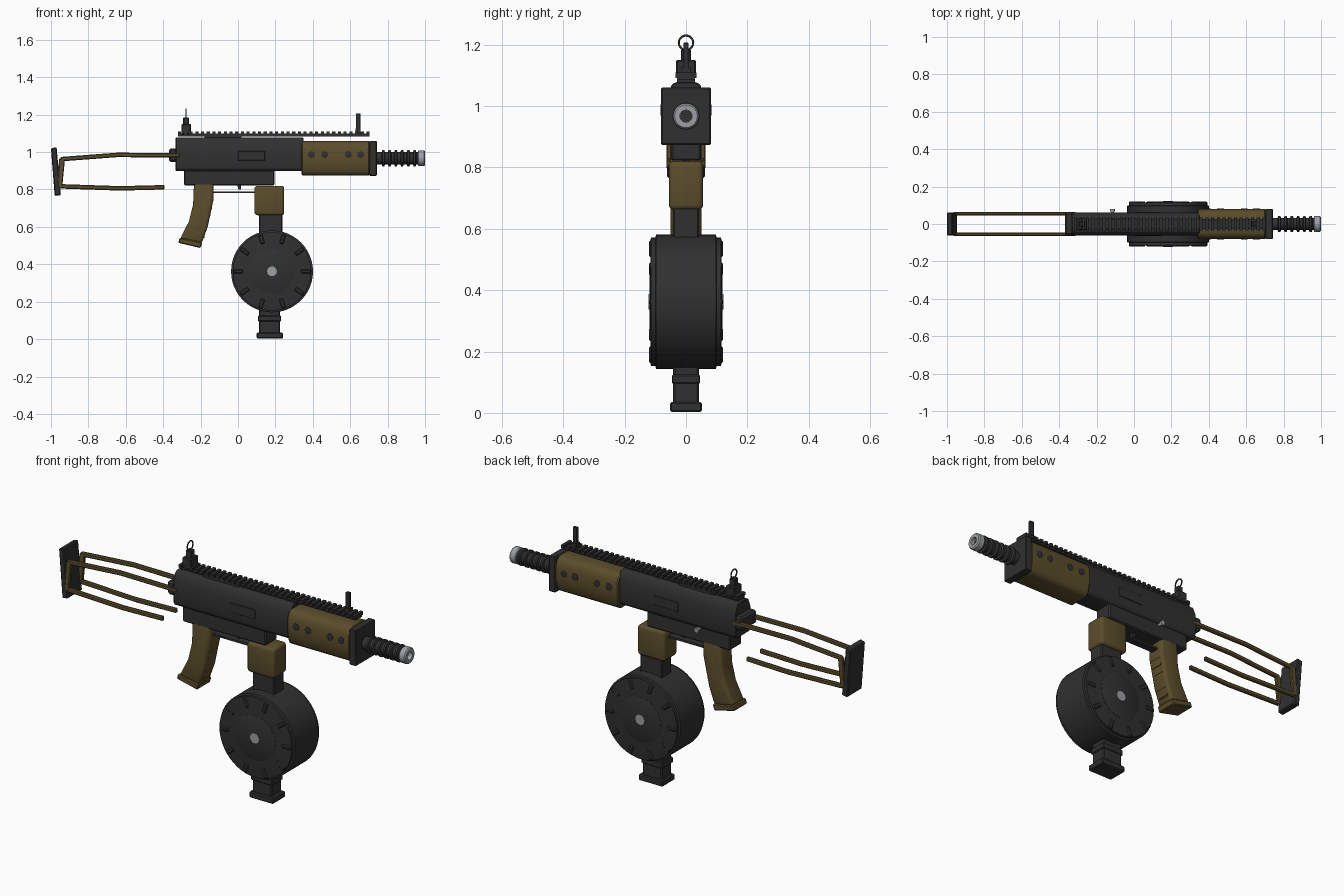
import bpy, bmesh, math
from mathutils import Matrix, Vector

if "Cube" in bpy.data.objects:
    bpy.data.objects.remove(bpy.data.objects["Cube"])


def material(name, rgb):
    m = bpy.data.materials.new(name)
    m.diffuse_color = (*rgb, 1)
    m.use_nodes = True
    m.node_tree.nodes["Principled BSDF"].inputs["Base Color"].default_value = m.diffuse_color
    return m


BLACK = material("black_metal", (0.03, 0.03, 0.03))
BROWN = material("olive_brown", (0.105, 0.075, 0.024))
GREY = material("bare_steel", (0.34, 0.35, 0.38))


def finish(name, bm, mat, bevel=0.0, seg=1):
    if bevel:
        bmesh.ops.bevel(bm, geom=[e for e in bm.edges if e.calc_face_angle(0) > 0.5],
                        offset=bevel, segments=seg, affect='EDGES', profile=0.5)
    bmesh.ops.recalc_face_normals(bm, faces=bm.faces)
    me = bpy.data.meshes.new(name)
    bm.to_mesh(me)
    bm.free()
    me.materials.append(mat)
    ob = bpy.data.objects.new(name, me)
    bpy.context.collection.objects.link(ob)
    bpy.ops.object.select_all(action='DESELECT')
    ob.select_set(True)
    bpy.context.view_layer.objects.active = ob
    bpy.ops.object.shade_smooth_by_angle(angle=math.radians(32))
    return ob


def add_box(bm, x0, x1, y0, y1, z0, z1):
    m = Matrix.Translation(((x0 + x1) / 2, (y0 + y1) / 2, (z0 + z1) / 2))
    bmesh.ops.create_cube(bm, size=1, matrix=m @ Matrix.Diagonal((x1 - x0, y1 - y0, z1 - z0, 1)))


def box(name, x0, x1, w, z0, z1, mat, bevel=0.0, seg=1):
    bm = bmesh.new()
    add_box(bm, x0, x1, -w, w, z0, z1)
    return finish(name, bm, mat, bevel, seg)


def add_extrude(bm, pts, vec):
    f = bm.faces.new([bm.verts.new(p) for p in pts])
    r = bmesh.ops.extrude_face_region(bm, geom=[f])
    bmesh.ops.translate(bm, verts=[v for v in r['geom'] if isinstance(v, bmesh.types.BMVert)], vec=vec)


def side_prism(name, prof, y0, y1, mat, bevel=0.0, seg=1):
    bm = bmesh.new()
    add_extrude(bm, [(x, y0, z) for x, z in prof], Vector((0, y1 - y0, 0)))
    return finish(name, bm, mat, bevel, seg)


def long_prism(name, half, x0, x1, mat, bevel=0.0):
    # half = (y, z) outline of the +y side, mirrored to -y
    bm = bmesh.new()
    sec = half + [(-y, z) for y, z in reversed(half)]
    add_extrude(bm, [(x0, y, z) for y, z in sec], Vector((x1 - x0, 0, 0)))
    return finish(name, bm, mat, bevel)


def lathe(name, prof, centre, axis, mat, n=32):
    # prof = (distance along axis, radius)
    bm = bmesh.new()
    rings = []
    for t, r in prof:
        ring = []
        for i in range(n):
            a = 2 * math.pi * i / n
            u, v = r * math.cos(a), r * math.sin(a)
            p = (t, u, v) if axis == 'X' else (u, t, v)
            ring.append(bm.verts.new(Vector(centre) + Vector(p)))
        rings.append(ring)
    for a, b in zip(rings, rings[1:]):
        for i in range(n):
            j = (i + 1) % n
            bm.faces.new((a[i], a[j], b[j], b[i]))
    bm.faces.new(rings[0])
    bm.faces.new(rings[-1])
    return finish(name, bm, mat)


# Receiver
long_prism("upper_receiver", [(0.052, 0.9), (0.062, 0.915), (0.062, 1.03), (0.045, 1.072), (0.03, 1.078)],
           -0.333, 0.35, BLACK, 0.003)
box("lower_receiver", -0.29, 0.195, 0.049, 0.822, 0.905, BLACK, 0.006)
box("rail_mount", -0.18, 0.02, 0.03, 1.07, 1.09, BLACK)
box("ejection_port", 0.0, 0.145, 0.0645, 0.955, 1.005, BLACK, 0.002)
box("rear_collar", -0.37, -0.325, 0.062, 0.948, 1.02, BLACK, 0.01)
lathe("selector_knob", [(0.05, 0.008), (0.068, 0.008), (0.068, 0.013), (0.08, 0.013)],
      (-0.115, 0, 0.895), 'Y', GREY, 12)

# Handguard with dark vent buttons
long_prism("handguard", [(0.05, 0.876), (0.068, 0.89), (0.08, 0.94), (0.08, 1.02), (0.066, 1.05), (0.045, 1.06)],
           0.34, 0.705, BROWN, 0.006)
for i, x in enumerate((0.393, 0.463, 0.59, 0.655)):
    lathe(f"vent_button_{i}", [(-0.0835, 0.014), (-0.082, 0.018), (0.082, 0.018), (0.0835, 0.014)],
          (x, 0, 0.987), 'Y', BLACK, 16)
box("front_block", 0.703, 0.742, 0.081, 0.873, 1.06, BLACK, 0.004)

# Ribbed barrel and muzzle
prof = [(0.73, 0.033)]
for i in range(6):
    x = 0.768 + i * 0.0335
    prof += [(x, 0.033), (x + 0.004, 0.044), (x + 0.014, 0.044), (x + 0.018, 0.033)]
lathe("barrel", prof + [(0.97, 0.033)], (0, 0, 0.967), 'X', BLACK)
lathe("muzzle", [(0.962, 0.038), (0.966, 0.042), (0.994, 0.042), (1.0, 0.037), (1.0, 0.02), (0.972, 0.02)],
      (0, 0, 0.967), 'X', GREY)
lathe("bore", [(0.965, 0.0195), (0.978, 0.0195)], (0, 0, 0.967), 'X', BLACK, 12)

# Top rail with teeth
bm = bmesh.new()
add_box(bm, -0.322, 0.703, -0.027, 0.027, 1.084, 1.1)
for i in range(34):
    x = -0.32 + i * 0.0305
    add_box(bm, x, x + 0.0165, -0.035, 0.035, 1.092, 1.109)
finish("top_rail", bm, BLACK)

# Sights
box("rear_sight_base", -0.303, -0.252, 0.032, 1.095, 1.15, BLACK, 0.004)
box("rear_sight_post", -0.293, -0.262, 0.016, 1.145, 1.185, BLACK, 0.003)
bpy.ops.mesh.primitive_torus_add(location=(-0.278, 0, 1.206), rotation=(0, math.pi / 2, 0),
                                 major_radius=0.0235, minor_radius=0.0035,
                                 major_segments=28, minor_segments=8)
ring = bpy.context.object
ring.name = "rear_sight_ring"
ring.data.materials.append(BLACK)
bpy.ops.object.shade_smooth()
box("front_sight_base", 0.628, 0.656, 0.016, 1.1, 1.125, BLACK)
box("front_sight", 0.63, 0.654, 0.008, 1.12, 1.207, BLACK, 0.002)


# Wire stock
def strip(pts, h):
    return [(x, z + h) for x, z in pts] + [(x, z - h) for x, z in reversed(pts)]


for s, tag in ((-1, "front"), (1, "back")):
    y0, y1 = s * 0.055 - 0.009, s * 0.055 + 0.009
    side_prism(f"stock_upper_rod_{tag}", strip([(-0.95, 0.962), (-0.645, 0.985), (-0.31, 0.982)], 0.012),
               y0, y1, BROWN, 0.005)
    side_prism(f"stock_lower_rod_{tag}", strip([(-0.95, 0.817), (-0.63, 0.806), (-0.393, 0.812)], 0.012),
               y0, y1, BROWN, 0.005)
    side_prism(f"stock_link_{tag}", [(-0.957, 0.965), (-0.925, 0.965), (-0.94, 0.81), (-0.965, 0.81)],
               y0, y1, BROWN, 0.004)
side_prism("butt_plate", [(-1.0, 1.02), (-0.97, 1.027), (-0.947, 0.77), (-0.98, 0.765)],
           -0.062, 0.062, BLACK, 0.005)

# Pistol grip with finger ridges
side_prism("pistol_grip", [(-0.235, 0.84), (-0.13, 0.84), (-0.13, 0.75), (-0.162, 0.6), (-0.195, 0.51),
                           (-0.31, 0.535), (-0.262, 0.63), (-0.24, 0.72)], -0.05, 0.05, BROWN, 0.016, 3)
bm = bmesh.new()
for i in range(6):
    t = i / 5
    x, z = -0.14 - 0.045 * t ** 1.2, 0.74 - 0.19 * t
    add_box(bm, x - 0.03, x + 0.007, -0.036, 0.036, z - 0.01, z + 0.01)
finish("grip_ridges", bm, BROWN, 0.004)
side_prism("grip_base", [(-0.312, 0.542), (-0.32, 0.515), (-0.2, 0.487), (-0.19, 0.518)],
           -0.055, 0.055, BROWN, 0.005)

# Trigger and guard
box("trigger_guard", -0.13, 0.1, 0.02, 0.78, 0.79, BLACK)
side_prism("trigger", [(-0.005, 0.83), (0.018, 0.83), (0.016, 0.8), (0.002, 0.8)], -0.01, 0.01, BLACK)

# Magazine well, neck and lower box
box("magazine_well", 0.088, 0.247, 0.056, 0.662, 0.82, BROWN, 0.016, 3)
box("magazine_neck", 0.112, 0.238, 0.042, 0.54, 0.67, BLACK, 0.005)
box("magazine_lower", 0.112, 0.224, 0.042, 0.03, 0.2, BLACK, 0.006)
box("magazine_band", 0.106, 0.23, 0.046, 0.095, 0.125, BLACK, 0.004)
box("magazine_foot", 0.1, 0.24, 0.052, 0.003, 0.035, BLACK, 0.005)

# Drum
C = (0.182, 0, 0.362)
lathe("drum", [(-0.116, 0.198), (-0.114, 0.21), (-0.1, 0.21), (-0.097, 0.219),
               (0.097, 0.219), (0.1, 0.21), (0.114, 0.21), (0.116, 0.198)], C, 'Y', BLACK, 48)
lathe("drum_cover", [(-0.119, 0.113), (-0.117, 0.117), (0.117, 0.117), (0.119, 0.113)], C, 'Y', BLACK, 40)
lathe("drum_hub", [(-0.122, 0.027), (0.122, 0.027)], C, 'Y', GREY, 10)
bm = bmesh.new()
for k in range(10):
    part = bmesh.new()
    add_box(part, 0.155, 0.208, -0.121, 0.121, -0.011, 0.011)
    bmesh.ops.transform(part, verts=part.verts,
                        matrix=Matrix.Translation(C) @ Matrix.Rotation(math.radians(36 * k), 4, 'Y'))
    tmp = bpy.data.meshes.new("tmp")
    part.to_mesh(tmp)
    part.free()
    bm.from_mesh(tmp)
    bpy.data.meshes.remove(tmp)
finish("drum_lugs", bm, BLACK, 0.005)
